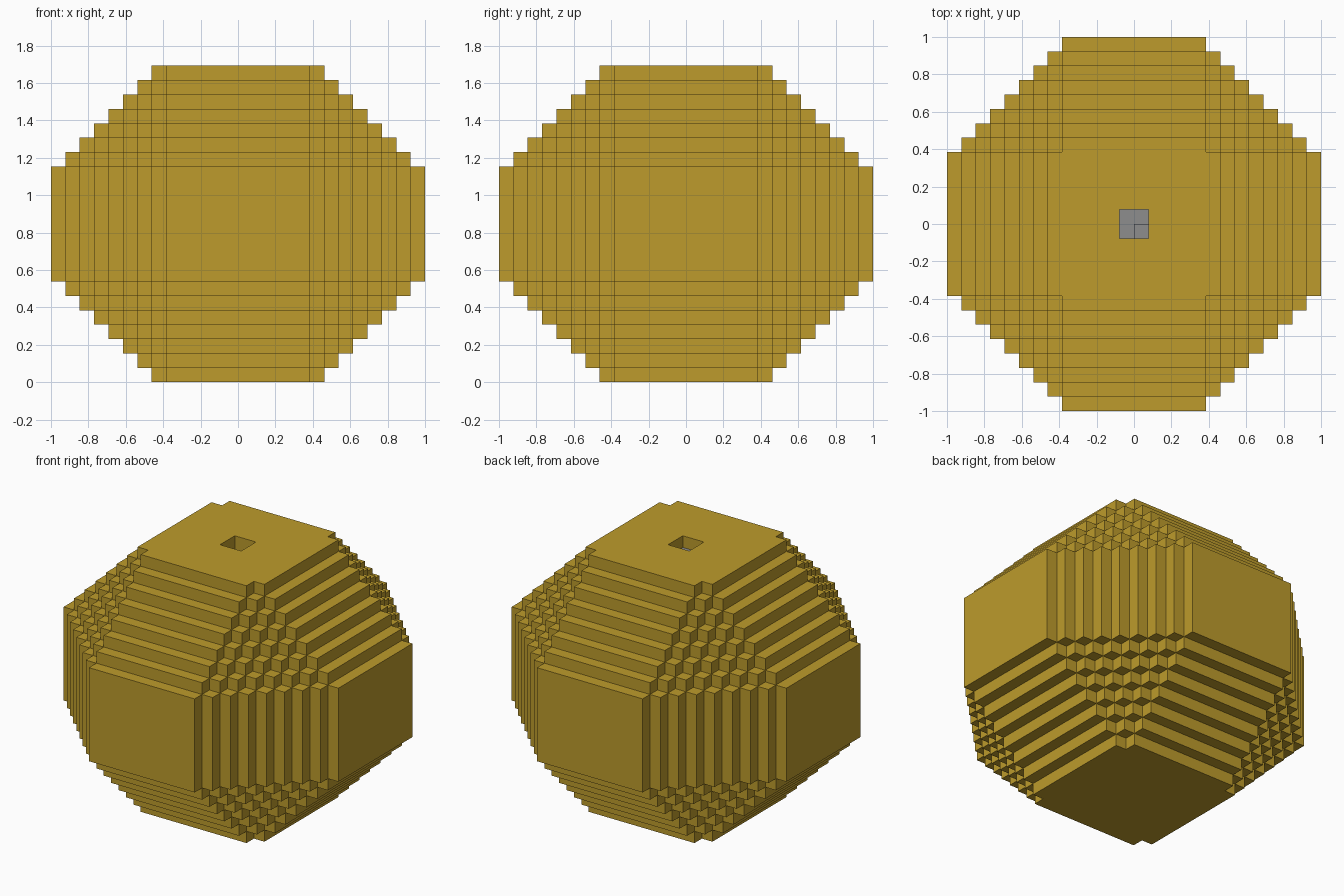
import bpy
import bmesh

default = bpy.data.objects.get("Cube")
if default:
    bpy.data.objects.remove(default, do_unlink=True)

U = 1 / 13        # size of one block
FLAT = 5          # half width of the flat sides, in blocks
WAIST = 13        # half width of the widest layer
STEPS = 7         # stepped layers above and below the waist
TOP = 22          # total height in blocks


def material(name, rgb):
    mat = bpy.data.materials.new(name)
    mat.use_nodes = True
    mat.diffuse_color = (*rgb, 1)
    mat.node_tree.nodes["Principled BSDF"].inputs["Base Color"].default_value = (*rgb, 1)
    return mat


gold = material("gold", (0.51, 0.33, 0.025))
grey = material("grey", (0.27, 0.27, 0.27))


def prism(name, outline, z0, z1, mat):
    """Extrude a flat outline, given in blocks, between two heights."""
    bm = bmesh.new()
    base = bm.faces.new([bm.verts.new((x * U, y * U, z0 * U)) for x, y in outline])
    top = bmesh.ops.extrude_face_region(bm, geom=[base])["geom"]
    verts = [v for v in top if isinstance(v, bmesh.types.BMVert)]
    bmesh.ops.translate(bm, verts=verts, vec=(0, 0, (z1 - z0) * U))
    bmesh.ops.recalc_face_normals(bm, faces=bm.faces)
    mesh = bpy.data.meshes.new(name)
    bm.to_mesh(mesh)
    bm.free()
    mesh.materials.append(mat)
    obj = bpy.data.objects.new(name, mesh)
    bpy.context.collection.objects.link(obj)
    return obj


def stepped_outline(half):
    """Square with staircase corners, turned through four quarters."""
    corner = [(half, FLAT)]
    for i in range(1, half - FLAT + 1):
        corner.append((half - i, FLAT + i - 1))
        corner.append((half - i, FLAT + i))
    points = []
    for _ in range(4):
        points += corner
        corner = [(-y, x) for x, y in corner]
    return points


def rectangle(x0, y0, x1, y1):
    return [(x0, y0), (x1, y0), (x1, y1), (x0, y1)]


# Waist and mirrored stepped layers
prism("waist", stepped_outline(WAIST), STEPS, TOP - STEPS, gold)
upper = []
for k in range(1, STEPS + 1):
    outline = stepped_outline(WAIST - k)
    z = TOP - STEPS + k - 1
    upper.append(prism(f"upper_layer_{k}", outline, z, z + 1, gold))
    prism(f"lower_layer_{k}", outline, STEPS - k, STEPS - k + 1, gold)

# Square opening through the two highest layers
cutter = prism("opening_cutter", rectangle(-1, -1, 1, 1), TOP - 3, TOP + 1, gold)
cutter.hide_render = True
cutter.hide_set(True)
for layer in upper[-2:]:
    cut = layer.modifiers.new("opening", "BOOLEAN")
    cut.operation = "DIFFERENCE"
    cut.solver = "EXACT"
    cut.object = cutter

# Grey floor of the opening, with one raised quarter
prism("opening_floor", rectangle(-1, -1, 1, 1), TOP - 2, TOP - 1.9, grey)
prism("raised_quarter", rectangle(0, -1, 1, 0), TOP - 2, TOP - 1, grey)
